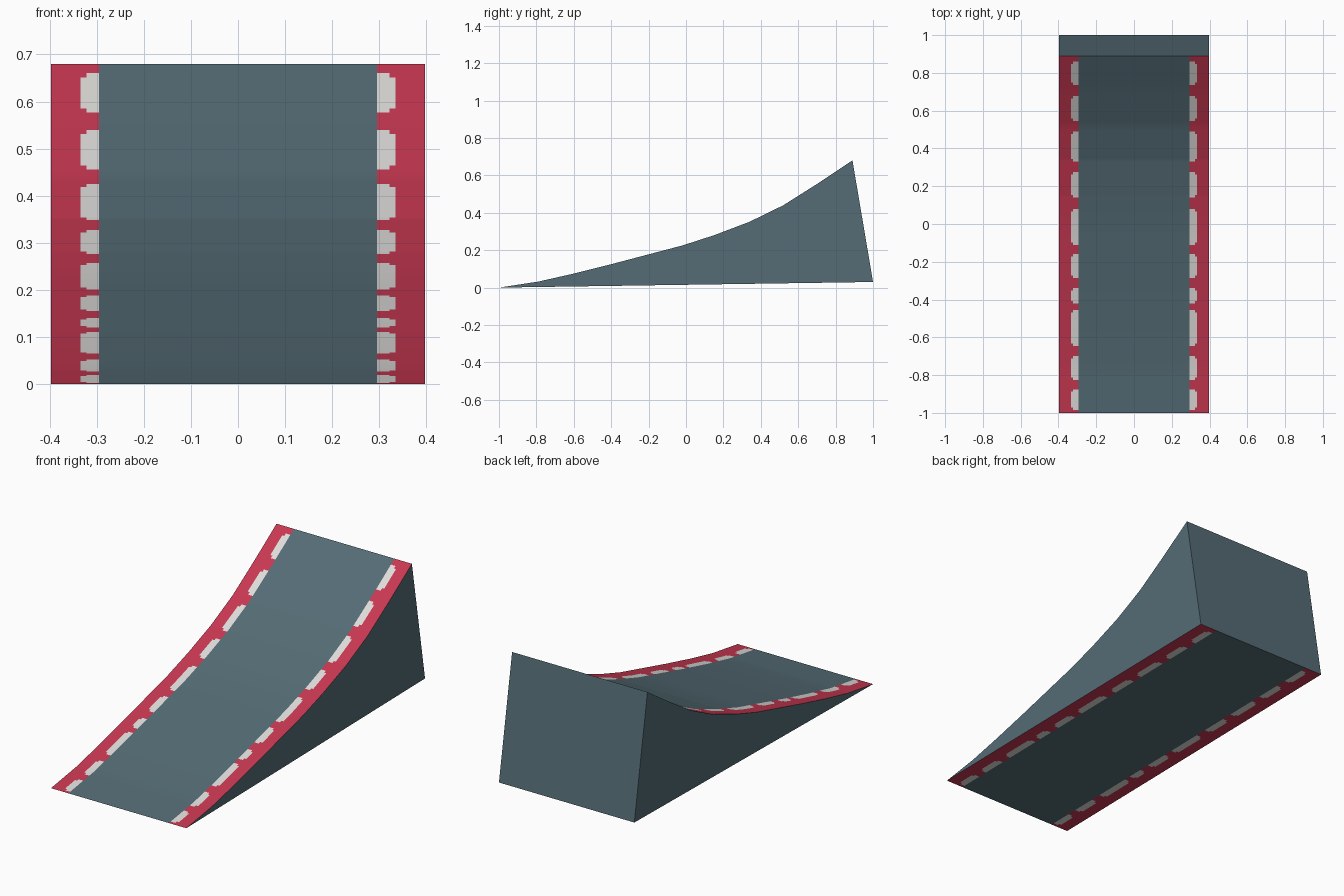
import bpy, bmesh, math

if "Cube" in bpy.data.objects:
    bpy.data.objects.remove(bpy.data.objects["Cube"])

HALF = 0.397          # half width of the ramp
INNER = 0.295         # where the red border begins
DASH = 0.334          # outer edge of the pale dashes
CHAMFER = 0.322       # dash corners step in here
STEP = 0.013

# Curved riding surface, from the front lip to the crest (y, z)
profile = [(-1, 0), (-0.79, 0.032), (-0.6, 0.075), (-0.4, 0.125), (-0.21, 0.175),
           (-0.02, 0.225), (0.15, 0.28), (0.34, 0.352), (0.52, 0.44),
           (0.71, 0.56), (0.89, 0.68)]
base = [(-1, 0), (1, 0.03)]

# Dash extents along the riding surface
dashes = [(-0.985, -0.875), (-0.825, -0.70), (-0.645, -0.455), (-0.42, -0.34),
          (-0.285, -0.16), (-0.11, 0.08), (0.14, 0.275), (0.33, 0.49),
          (0.545, 0.677), (0.735, 0.86)]
half_xs = [INNER, CHAMFER, DASH, HALF]
xs = [-x for x in reversed(half_xs)] + half_xs


def material(name, rgb):
    m = bpy.data.materials.new(name)
    m.diffuse_color = (*rgb, 1)
    m.use_nodes = True
    m.node_tree.nodes["Principled BSDF"].inputs["Base Color"].default_value = m.diffuse_color
    return m


def height(line, y):
    for (y0, z0), (y1, z1) in zip(line, line[1:]):
        if y <= y1 + 1e-6:
            return z0 + (z1 - z0) * (y - y0) / (y1 - y0)
    return line[-1][1]


def colour(x, y, marks):
    x = abs(x)
    if x < INNER:
        return 0
    inset = STEP if x > CHAMFER else 0
    if x < DASH and any(a + inset < y < b - inset for a, b in marks):
        return 2
    return 1


bm = bmesh.new()


def face(verts, index=0):
    f = bm.faces.new(verts)
    f.material_index = index


def panel(line, marks, flip):
    """Striped strip following a line, cut along the dash outlines."""
    ys = {round(p[0], 4) for p in line}
    for a, b in marks:
        ys |= {round(v, 4) for v in (a, a + STEP, b - STEP, b)}
    ys = sorted(ys)
    grid = [[bm.verts.new((x, y, height(line, y))) for x in xs] for y in ys]
    for j in range(len(ys) - 1):
        for i in range(len(xs) - 1):
            quad = [grid[j][i], grid[j][i + 1], grid[j + 1][i + 1], grid[j + 1][i]]
            face(quad[::-1] if flip else quad,
                 colour((xs[i] + xs[i + 1]) / 2, (ys[j] + ys[j + 1]) / 2, marks))
    return grid


# Riding surface and underside, with the same markings stretched to the base
top = panel(profile, dashes, False)
stretch = 2 / 1.89
bottom = panel(base, [((a + 1) * stretch - 1, (b + 1) * stretch - 1) for a, b in dashes], True)

# Back wall
face(top[-1] + bottom[-1][::-1])
# Side walls
for col in (0, -1):
    face([r[col] for r in top] + [r[col] for r in reversed(bottom[1:])])

bmesh.ops.remove_doubles(bm, verts=bm.verts, dist=0.00001)
bmesh.ops.recalc_face_normals(bm, faces=bm.faces)
mesh = bpy.data.meshes.new("ramp")
bm.to_mesh(mesh)
bm.free()
for name, rgb in (("slate", (0.09, 0.15, 0.178)), ("red", (0.58, 0.039, 0.084)),
                  ("pale grey", (0.74, 0.73, 0.71))):
    mesh.materials.append(material(name, rgb))
ramp = bpy.data.objects.new("ramp", mesh)
bpy.context.collection.objects.link(ramp)

# Smooth curve, sharp outer edges
bpy.context.view_layer.objects.active = ramp
ramp.select_set(True)
bpy.ops.object.shade_smooth_by_angle(angle=math.radians(9))
